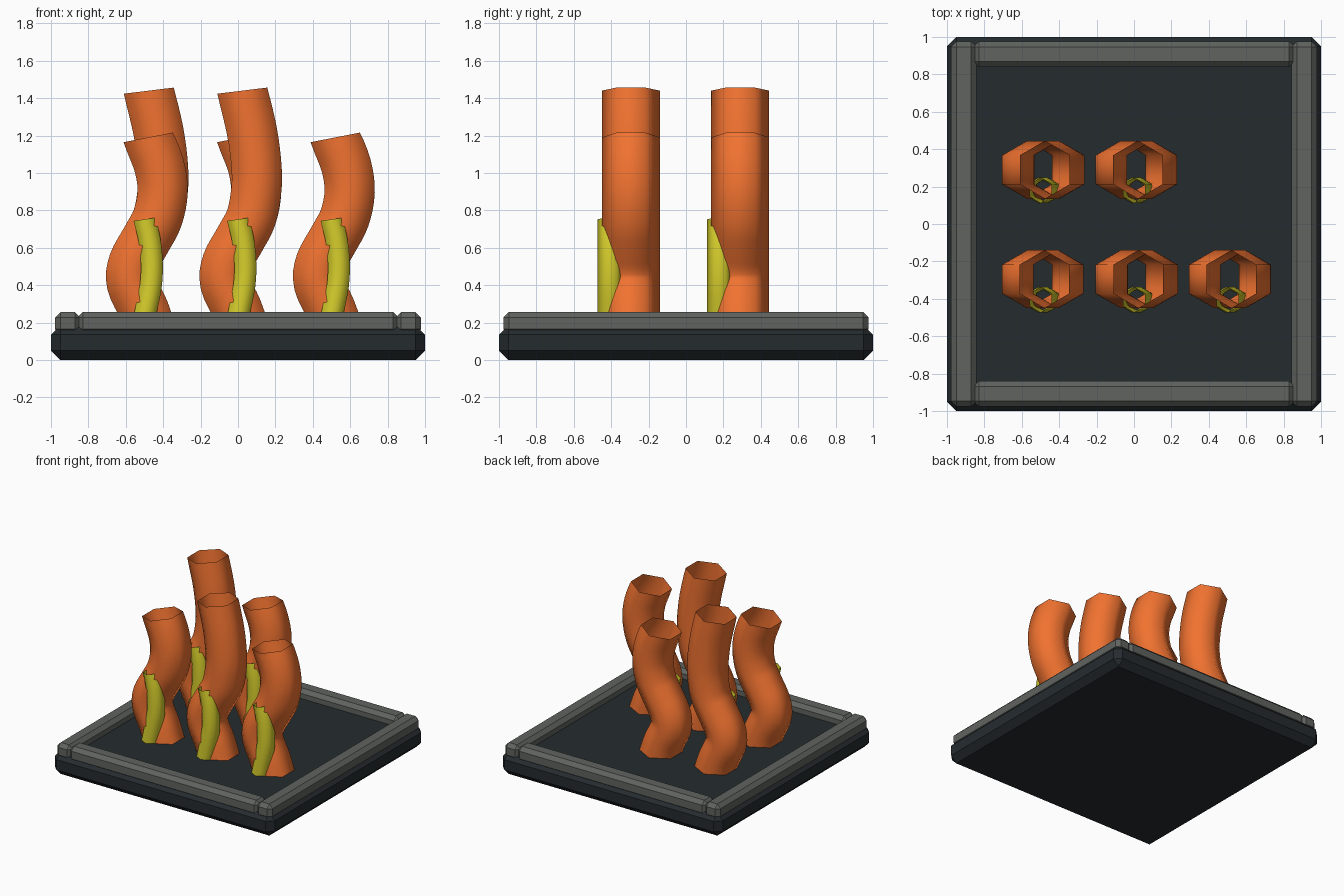
import bpy, bmesh
from math import cos, sin, pi, radians
from mathutils import Vector

if "Cube" in bpy.data.objects:
    bpy.data.objects.remove(bpy.data.objects["Cube"])


def material(name, rgb):
    m = bpy.data.materials.new(name)
    m.diffuse_color = (*rgb, 1)
    m.use_nodes = True
    m.node_tree.nodes["Principled BSDF"].inputs["Base Color"].default_value = m.diffuse_color
    return m


SLATE = material("slate", (0.018, 0.024, 0.028))
GREY = material("warm_grey", (0.115, 0.125, 0.115))
ORANGE = material("orange", (0.88, 0.17, 0.03))
YELLOW = material("yellow", (0.68, 0.62, 0.025))


def link(bm, name, mat):
    me = bpy.data.meshes.new(name)
    bm.to_mesh(me)
    bm.free()
    me.materials.append(mat)
    ob = bpy.data.objects.new(name, me)
    bpy.context.collection.objects.link(ob)
    return ob


def box(name, lo, hi, chamfer, mat):
    lo, hi = Vector(lo), Vector(hi)
    bm = bmesh.new()
    bmesh.ops.create_cube(bm, size=1)
    for v in bm.verts:
        v.co = (lo + hi) / 2 + v.co * (hi - lo)
    ob = link(bm, name, mat)
    mod = ob.modifiers.new("chamfer", 'BEVEL')
    mod.width, mod.segments = chamfer, 1
    return ob


def smooth_path(pts, steps=4):
    """Catmull-Rom points and tangents through an x-z path."""
    p = [Vector(q) for q in pts]
    p = [2 * p[0] - p[1]] + p + [2 * p[-1] - p[-2]]
    out = []
    for i in range(1, len(p) - 2):
        a, b, c, d = p[i - 1:i + 3]
        for s in range(steps):
            t = s / steps
            out.append((b + 0.5 * t * (c - a + t * (2 * a - 5 * b + 4 * c - d
                                                    + t * (3 * b - a - 3 * c + d)))))
    out.append(p[-2])
    tans = [(out[min(i + 1, len(out) - 1)] - out[max(i - 1, 0)]).normalized()
            for i in range(len(out))]
    return out, tans


def tube(name, path, x, y, r, end_tilt, mat):
    """Open six-sided tube swept along a path lying in the x-z plane."""
    pts, tans = smooth_path(path)
    a = radians(end_tilt)
    tans[-1] = Vector((-sin(a), cos(a)))
    tans[-2] = (tans[-2] + tans[-1]).normalized()
    bm = bmesh.new()
    rings = []
    for p, t in zip(pts, tans):
        ring = []
        for k in range(6):
            ang = pi / 2 + k * pi / 3
            n, w = r * cos(ang), r * sin(ang)
            ring.append(bm.verts.new((x + p.x + n * t.y, y + w, p.y - n * t.x)))
        rings.append(ring)
    for lo, hi in zip(rings, rings[1:]):
        for k in range(6):
            j = (k + 1) % 6
            bm.faces.new((lo[k], lo[j], hi[j], hi[k])).smooth = True
    return link(bm, name, mat)


# Base slab and its raised rim
box("base_slab", (-1, -1, 0), (1, 1, 0.185), 0.05, SLATE)
for s, side in ((-1, "left"), (1, "right")):
    box("rim_" + side, (s * 0.91 - 0.068, -0.977, 0.135),
        (s * 0.91 + 0.068, 0.977, 0.257), 0.03, GREY)
for s, side in ((-1, "front"), (1, "back")):
    box("rim_" + side, (-0.86, s * 0.908 - 0.069, 0.135),
        (0.86, s * 0.908 + 0.069, 0.257), 0.03, GREY)

# Swaying stalks, short and tall, each with a small leaf tube in front
LOWER = [(0.04, 0.14), (-0.005, 0.27), (-0.068, 0.41), (-0.058, 0.52),
         (0.01, 0.645), (0.07, 0.76), (0.097, 0.9)]
SHORT = LOWER + [(0.078, 1.04), (0.02, 1.19)]
TALL = LOWER + [(0.099, 1.03), (0.075, 1.22), (0.023, 1.44)]
LEAF = [(-0.02, 0.14), (0.007, 0.26), (0.034, 0.4), (0.039, 0.52),
        (0.027, 0.64), (0.0, 0.752)]

for i, (x, y, tall) in enumerate([(-0.5, -0.295, False), (0, -0.295, True),
                                  (0.5, -0.295, False), (-0.5, 0.29, True),
                                  (0, 0.29, False)], 1):
    tube(f"stalk_{i}", TALL if tall else SHORT, x, y, 0.155,
         7 if tall else 11, ORANGE)
    tube(f"leaf_{i}", LEAF, x, y - 0.11, 0.068, 8, YELLOW)
